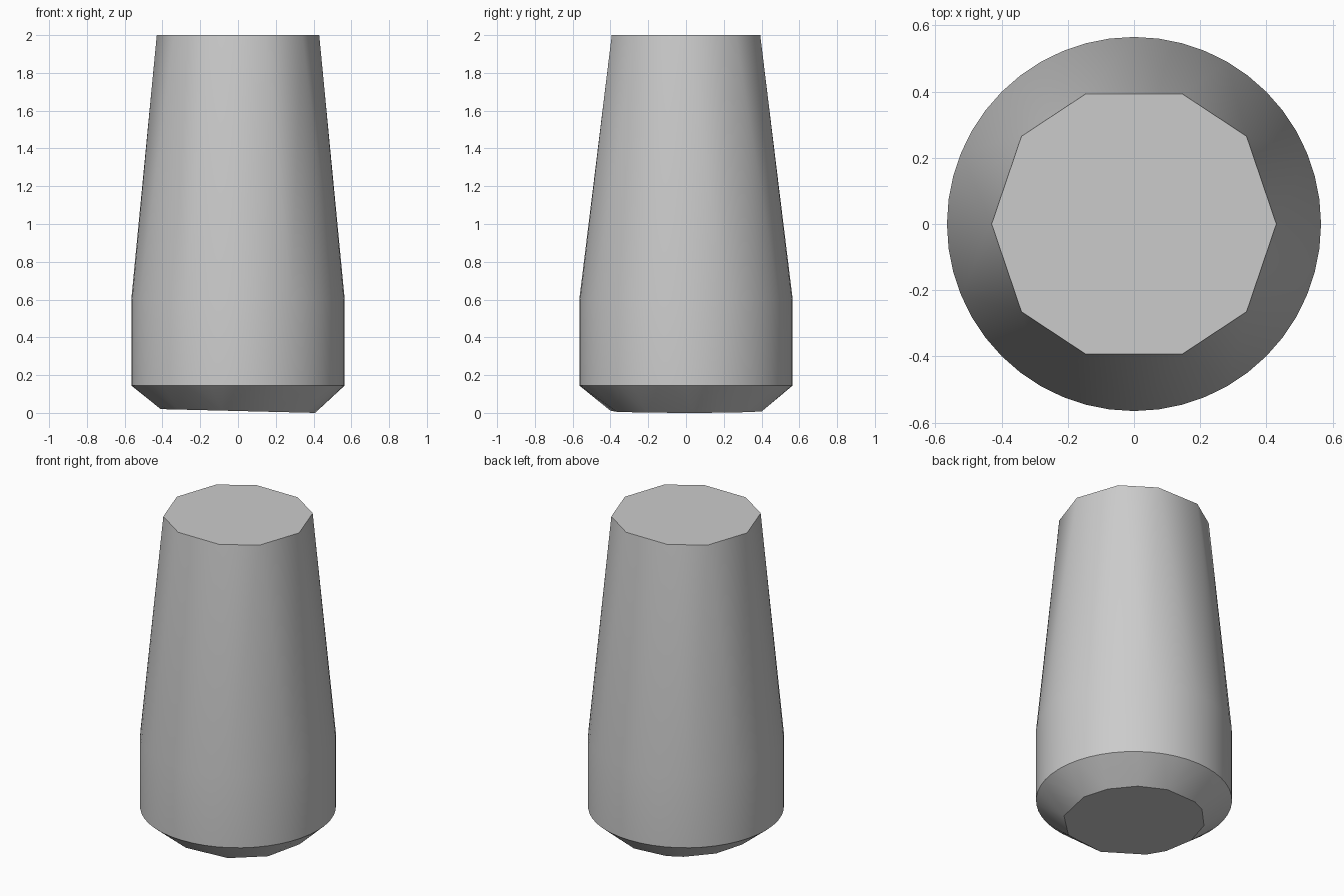
import bpy, bmesh
from math import cos, sin, radians, tau

cube = bpy.data.objects.get("Cube")
if cube:
    bpy.data.objects.remove(cube, do_unlink=True)

grey = bpy.data.materials.new("light_grey")
grey.use_nodes = True
grey.diffuse_color = (0.6, 0.6, 0.6, 1)
grey.node_tree.nodes["Principled BSDF"].inputs["Base Color"].default_value = (0.6, 0.6, 0.6, 1)


def ring(radius, z, sides=48):
    return [(radius * cos(tau * i / sides), radius * sin(tau * i / sides), z) for i in range(sides)]


points = []

# Straight collar: two fine rings
points += ring(0.565, 0.145) + ring(0.565, 0.6)

# Ten-sided flat top, mirrored from one quarter
for x, y in [(0.43, 0), (0.34, 0.265), (0.146, 0.393)]:
    for sx in (-1, 1):
        for sy in (-1, 1):
            if y or sy > 0:
                points.append((sx * x, sy * y, 2.0))

# Uneven, slightly tilted foot
for angle in (5, 28, 53, 78, 109, 123, 150, 177, 203, 220, 258, 297, 330):
    x, y = 0.41 * cos(radians(angle)), 0.41 * sin(radians(angle))
    points.append((x, y, 0.01 - 0.0245 * x))

# Wrap the rings in one convex skin
bm = bmesh.new()
for p in points:
    bm.verts.new(p)
bmesh.ops.convex_hull(bm, input=bm.verts)
bmesh.ops.dissolve_limit(bm, angle_limit=radians(0.5), verts=bm.verts, edges=bm.edges)
bmesh.ops.recalc_face_normals(bm, faces=bm.faces)
mesh = bpy.data.meshes.new("tapered_body")
bm.to_mesh(mesh)
bm.free()
mesh.materials.append(grey)

body = bpy.data.objects.new("tapered_body", mesh)
bpy.context.collection.objects.link(body)
bpy.context.view_layer.objects.active = body
body.select_set(True)
bpy.ops.object.shade_smooth_by_angle(angle=radians(20))
